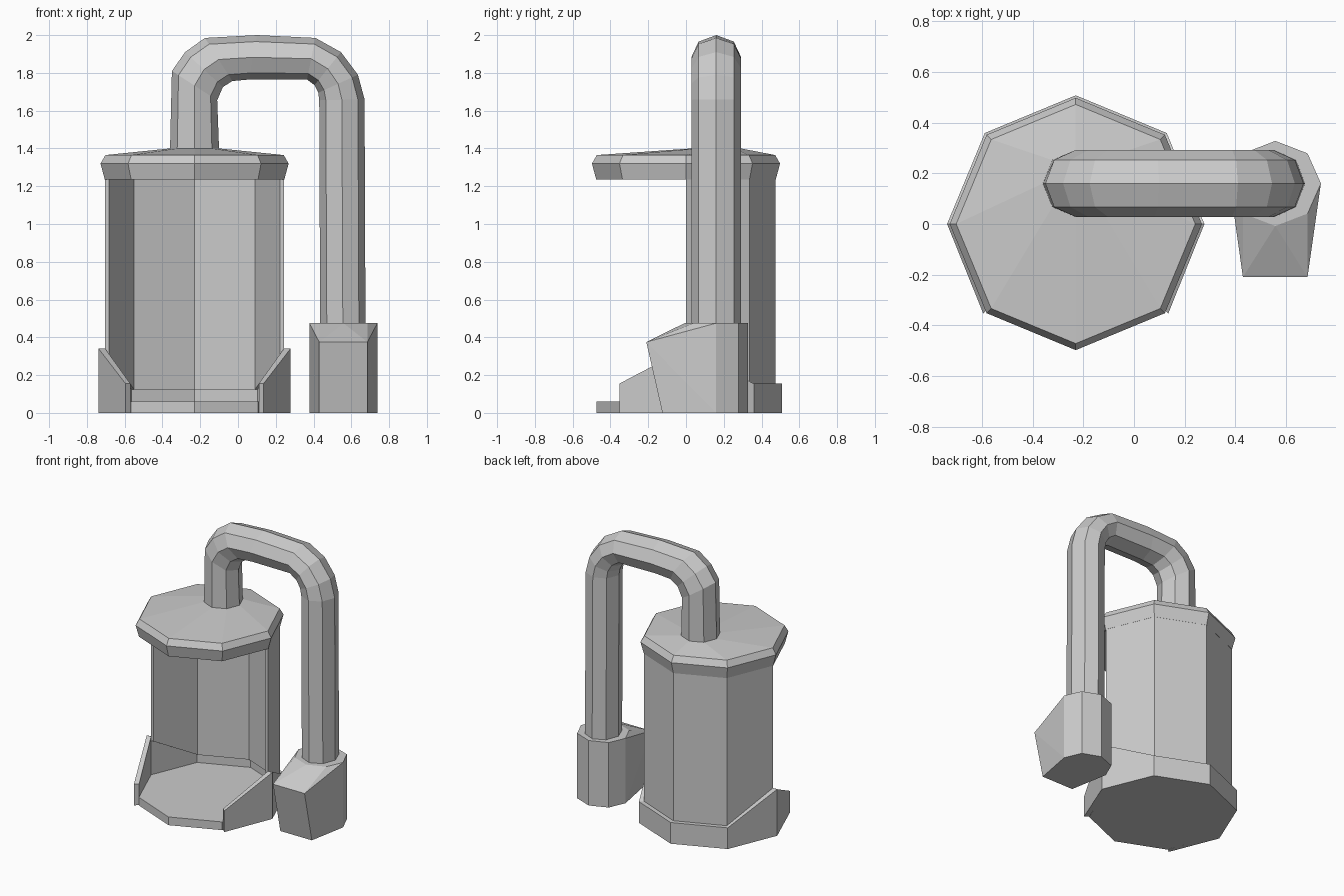
import bpy, bmesh
from math import sin, cos, radians, pi
from mathutils import Vector

if "Cube" in bpy.data.objects:
    bpy.data.objects.remove(bpy.data.objects["Cube"])

CX = -0.23  # axis of the booth


def finish(bm, name):
    bmesh.ops.recalc_face_normals(bm, faces=bm.faces[:])
    mesh = bpy.data.meshes.new(name)
    bm.to_mesh(mesh)
    bm.free()
    ob = bpy.data.objects.new(name, mesh)
    bpy.context.collection.objects.link(ob)
    return ob


def loft(name, rings, caps=True):
    """Join rings of equal point count into a closed solid."""
    bm = bmesh.new()
    vs = [[bm.verts.new(p) for p in ring] for ring in rings]
    n = len(vs[0])
    for a, b in zip(vs, vs[1:]):
        for i in range(n):
            j = (i + 1) % n
            bm.faces.new((a[i], a[j], b[j], b[i]))
    if caps:
        bm.faces.new(vs[0])
        bm.faces.new(vs[-1])
    return finish(bm, name)


def octagon(x, y, z, r, ry=None):
    ry = ry or r
    return [(x + r * cos(k * pi / 4), y + ry * sin(k * pi / 4), z) for k in range(8)]


def wall(name, angles, r_in, r_out, bottoms, tops):
    """Open curved wall with a bottom and top height at each corner."""
    rings = []
    for a, z0, z1 in zip(angles, bottoms, tops):
        c, s = cos(radians(a)), sin(radians(a))
        rings.append([(CX + r * c, r * s, z)
                      for r, z in ((r_in, z0), (r_out, z0), (r_out, z1), (r_in, z1))])
    return loft(name, rings)


# Base: floor disc and raised rim, open at the front
loft("base_floor", [octagon(CX, 0, 0, 0.475), octagon(CX, 0, 0.06, 0.475)])
wall("base_rim", [-44, 0, 45, 90, 135, 180, 224], 0.473, 0.508,
     [0] * 7, [0.155, 0.34, 0.155, 0.155, 0.155, 0.34, 0.155])

# Half-round back wall
wall("back_wall", [0, 45, 90, 135, 180], 0.453, 0.474,
     [0.31, 0.125, 0.125, 0.125, 0.31], [1.24] * 5)

# Lid, its top rising to the foot of the pipe
loft("lid", [octagon(CX, 0, 1.235, 0.475), octagon(CX, 0, 1.32, 0.498),
             octagon(CX, 0, 1.365, 0.472), octagon(CX, 0.16, 1.40, 0.13)])

# Bent pipe: outer and inner (x, z) points of each ring
bends = [((-0.36, 1.39), (-0.10, 1.39)), ((-0.35, 1.81), (-0.11, 1.655)),
         ((-0.28, 1.91), (-0.08, 1.725)), ((-0.175, 1.985), (-0.03, 1.757)),
         ((0.10, 2.0), (0.06, 1.765)), ((0.41, 1.985), (0.365, 1.765)),
         ((0.545, 1.91), (0.405, 1.735)), ((0.635, 1.79), (0.425, 1.695)),
         ((0.67, 1.66), (0.43, 1.655)), ((0.675, 0.45), (0.435, 0.45))]
rings = []
for (ox, oz), (ix, iz) in bends:
    mid = Vector(((ox + ix) / 2, 0.16, (oz + iz) / 2))
    half = Vector(((ox - ix) / 2, 0, (oz - iz) / 2))
    rings.append([mid + half * cos(k * pi / 4) + Vector((0, 0.132 * sin(k * pi / 4), 0))
                  for k in range(8)])
loft("pipe", rings)

# Pipe end box: octagon collar running into a sloped front
bm = bmesh.new()
points = octagon(0.558, 0.16, 0.475, 0.18, 0.168)
points += octagon(0.558, 0.16, 0, 0.18, 0.168)[:5]
for x in (0.43, 0.685):
    points += [(x, -0.21, 0.375), (x, -0.125, 0)]
for p in points:
    bm.verts.new(p)
bmesh.ops.convex_hull(bm, input=bm.verts[:])
bmesh.ops.dissolve_limit(bm, angle_limit=radians(1), verts=bm.verts[:], edges=bm.edges[:])
finish(bm, "pipe_end_box")
